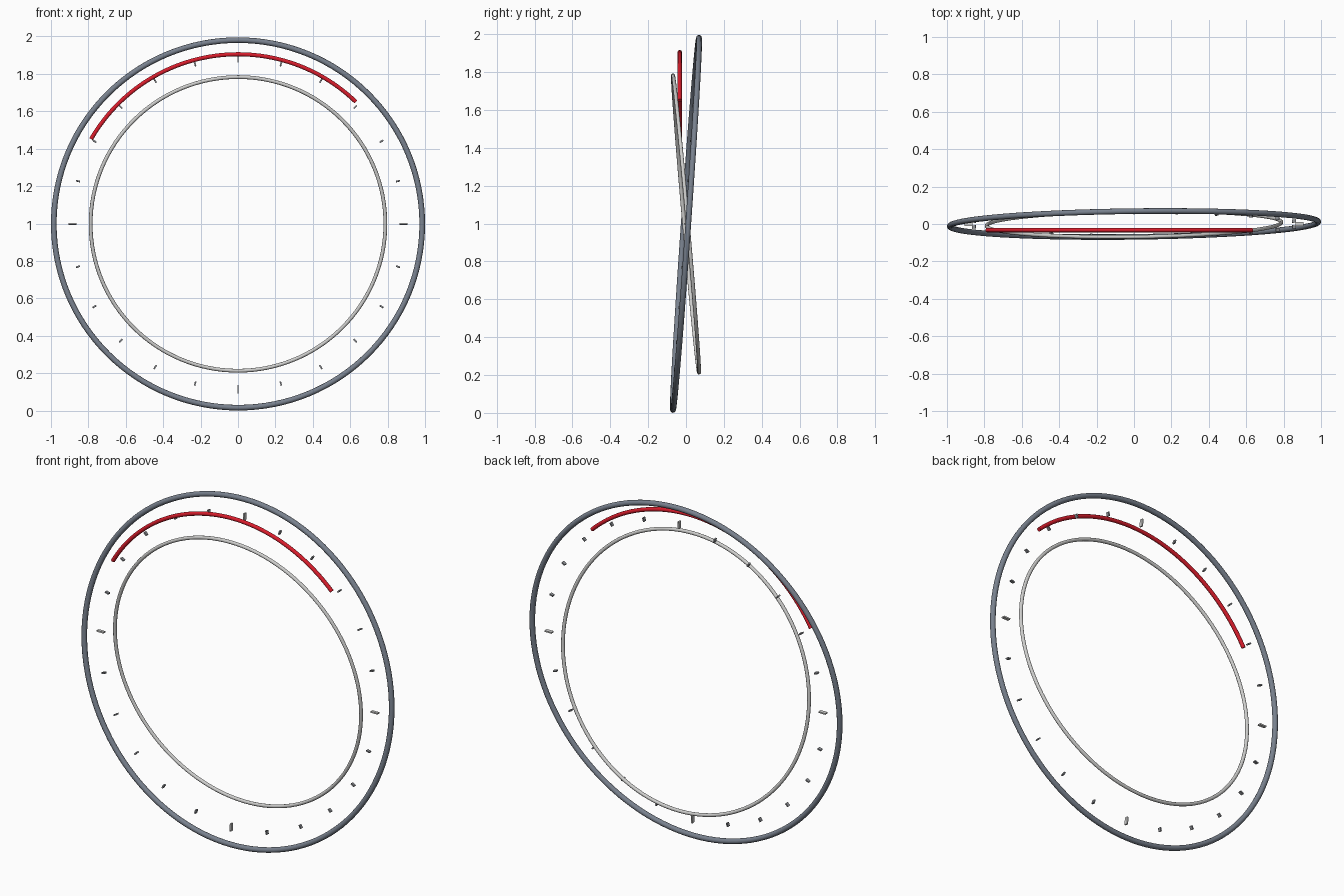
import bpy, bmesh
from math import radians, cos, sin
from mathutils import Matrix, Vector

cube = bpy.data.objects.get("Cube")
if cube:
    bpy.data.objects.remove(cube, do_unlink=True)

CENTRE = Vector((0, 0, 0.998))


def material(name, rgb):
    m = bpy.data.materials.new(name)
    m.use_nodes = True
    colour = (*rgb, 1)
    m.diffuse_color = colour
    m.node_tree.nodes["Principled BSDF"].inputs["Base Color"].default_value = colour
    return m


slate = material("slate grey", (0.19, 0.22, 0.27))
silver = material("silver", (0.62, 0.62, 0.61))
red = material("red", (0.70, 0.012, 0.025))
tick_grey = material("tick grey", (0.27, 0.28, 0.30))


def ring(name, radius, tube, lean, mat):
    """Thin upright torus, turned a touch; positive lean tips its top forward."""
    bpy.ops.mesh.primitive_torus_add(
        major_radius=radius, minor_radius=tube, major_segments=128,
        minor_segments=12, location=CENTRE,
        rotation=(radians(90 + lean), 0, radians(0.7)))
    ob = bpy.context.object
    ob.name = name
    ob.data.materials.append(mat)
    bpy.ops.object.shade_smooth()


def dial_ticks(name, numbers, length, depth, mat):
    """Small blocks around the dial, in the plane of the outer ring."""
    bm = bmesh.new()
    for i in numbers:
        place = (Matrix.Rotation(radians(15 * i), 4, "Z")
                 @ Matrix.Translation((0.886, 0, 0))
                 @ Matrix.Diagonal((length, 0.008, depth, 1)))
        bmesh.ops.create_cube(bm, size=1, matrix=place)
    mesh = bpy.data.meshes.new(name)
    bm.to_mesh(mesh)
    bm.free()
    mesh.materials.append(mat)
    ob = bpy.data.objects.new(name, mesh)
    ob.location = CENTRE
    ob.rotation_euler = (radians(86), 0, 0)
    bpy.context.collection.objects.link(ob)


# Two rings leaning in opposite directions
ring("outer_ring", 0.985, 0.015, -4, slate)
ring("inner_ring", 0.788, 0.010, 5, silver)

# Red arc: a round tube swept along part of a circle
curve = bpy.data.curves.new("red_arc", "CURVE")
curve.dimensions = "3D"
curve.bevel_depth = 0.0115
curve.bevel_resolution = 3
curve.use_fill_caps = True
spline = curve.splines.new("POLY")
steps = 64
spline.points.add(steps)
for i, p in enumerate(spline.points):
    a = radians(150 + (46 - 150) * i / steps)
    p.co = (0.907 * cos(a), 0, 0.907 * sin(a), 1)
curve.materials.append(red)
arc = bpy.data.objects.new("red_arc", curve)
arc.location = CENTRE + Vector((0, -0.033, 0))
bpy.context.collection.objects.link(arc)
bpy.ops.object.select_all(action="DESELECT")
arc.select_set(True)
bpy.context.view_layer.objects.active = arc
bpy.ops.object.convert(target="MESH")
bpy.ops.object.shade_smooth_by_angle(angle=radians(40))

# Ticks every 15 degrees, longer and paler at the quarters
dial_ticks("quarter_ticks", range(0, 24, 6), 0.043, 0.02, silver)
dial_ticks("small_ticks", [i for i in range(24) if i % 6], 0.022, 0.018, tick_grey)
